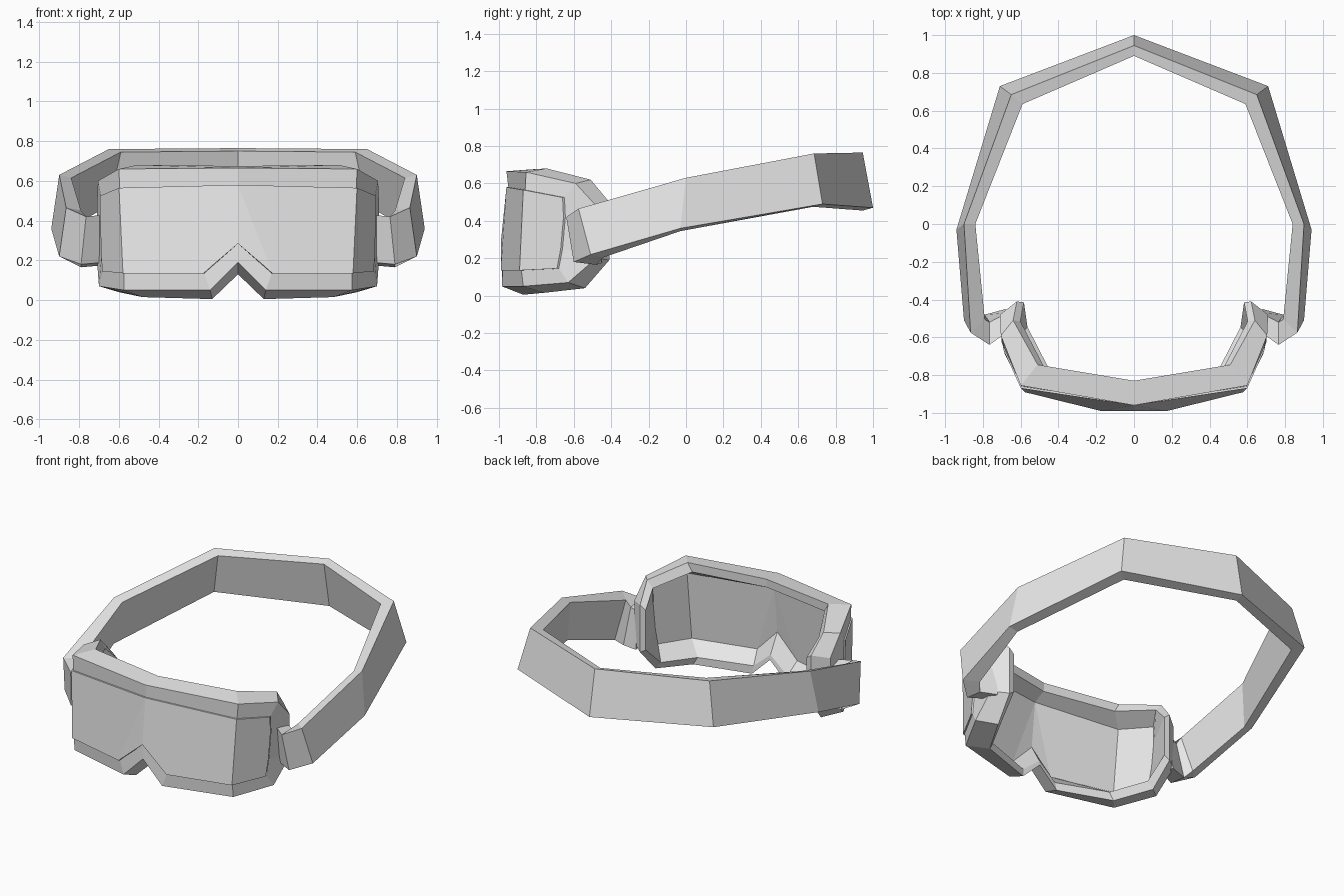
import bpy, bmesh
from mathutils import Vector

cube = bpy.data.objects.get("Cube")
if cube:
    bpy.data.objects.remove(cube, do_unlink=True)

grey = bpy.data.materials.new("plain grey")
grey.use_nodes = True
grey.diffuse_color = (0.8, 0.8, 0.8, 1)
grey.node_tree.nodes["Principled BSDF"].inputs["Base Color"].default_value = (0.8, 0.8, 0.8, 1)


def finish(name, bm):
    """Turn a right-angle half into a mirrored, flat shaded object."""
    bmesh.ops.recalc_face_normals(bm, faces=bm.faces)
    mesh = bpy.data.meshes.new(name)
    bm.to_mesh(mesh)
    bm.free()
    mesh.materials.append(grey)
    obj = bpy.data.objects.new(name, mesh)
    bpy.context.collection.objects.link(obj)
    mirror = obj.modifiers.new("mirror", 'MIRROR')
    mirror.use_axis[0] = True
    mirror.use_clip = True
    return obj


def loft(bm, rows, close_rows=False):
    """Bridge neighbouring rows of points with quads."""
    grid = [[bm.verts.new(p) for p in row] for row in rows]
    pairs = list(zip(grid, grid[1:]))
    if close_rows:
        pairs.append((grid[-1], grid[0]))
    for a, b in pairs:
        for i in range(len(a) - 1):
            bm.faces.new((a[i], a[i + 1], b[i + 1], b[i]))
    return grid


def shifted(row, offset):
    return [Vector(p) + Vector((offset[0] if p[0] else 0, offset[1], offset[2])) for p in row]


# Half outlines run: top centre, top corner, temple (4 points), bottom corner, nose side, nose peak
lens_edge = [(0, -.95, .58), (.595, -.86, .565), (.69, -.65, .525), (.69, -.645, .42),
             (.685, -.66, .25), (.68, -.68, .145), (.575, -.88, .135), (.17, -.98, .135), (0, -.98, .285)]
front_rim = [(0, -.96, .665), (.6, -.855, .66), (.705, -.59, .6), (.71, -.48, .48),
             (.71, -.48, .2), (.7, -.63, .07), (.575, -.87, .05), (.14, -.985, .05), (0, -.985, .19)]
back_rim = [(0, -.83, .675), (.51, -.745, .68), (.64, -.51, .62), (.62, -.41, .5),
            (.62, -.41, .19), (.6, -.54, .04), (.48, -.76, .015), (.13, -.87, .005), (0, -.87, .13)]

# Goggle frame: front face, outer shell, back lip and inner wall
back_lip = [(x * .94, y - .005, .33 + (z - .33) * .84) for x, y, z in back_rim]
lens_back = shifted(lens_edge, (-.025, .035, 0))
bm = bmesh.new()
loft(bm, [lens_edge, front_rim, back_rim, back_lip, lens_back])
finish("goggle_frame", bm)

# Lens: slightly raised front panel, side panel and matching back
bm = bmesh.new()
lens_front = shifted(lens_edge, (.004, -.01, 0))
for v in loft(bm, [lens_front, lens_back]):
    bm.faces.new((v[0], v[7], v[8]))
    bm.faces.new((v[0], v[1], v[6], v[7]))
    bm.faces.new(v[1:7])
finish("lens", bm)

# Strap: outer top point, outer bottom point, step towards the inside
stations = [((0, .945, .765), (0, 1, .47), (0, -.055)),
            ((.65, .685, .76), (.71, .73, .49), (-.06, -.05)),
            ((.9, 0, .63), (.94, -.03, .36), (-.06, 0)),
            ((.865, -.575, .465), (.9, -.51, .22), (-.075, .07)),
            ((.765, -.64, .42), (.79, -.6, .18), (0, .12)),
            ((.67, -.57, .43), (.68, -.55, .19), (0, .1))]
sections = []
for top, low, (dx, dy) in stations:
    step = Vector((dx, dy, -.015))
    sections.append([Vector(top), Vector(low), Vector(low) + step, Vector(top) + step])
bm = bmesh.new()
edges = loft(bm, list(zip(*sections)), close_rows=True)
bm.faces.new([edge[-1] for edge in edges])
finish("head_strap", bm)
